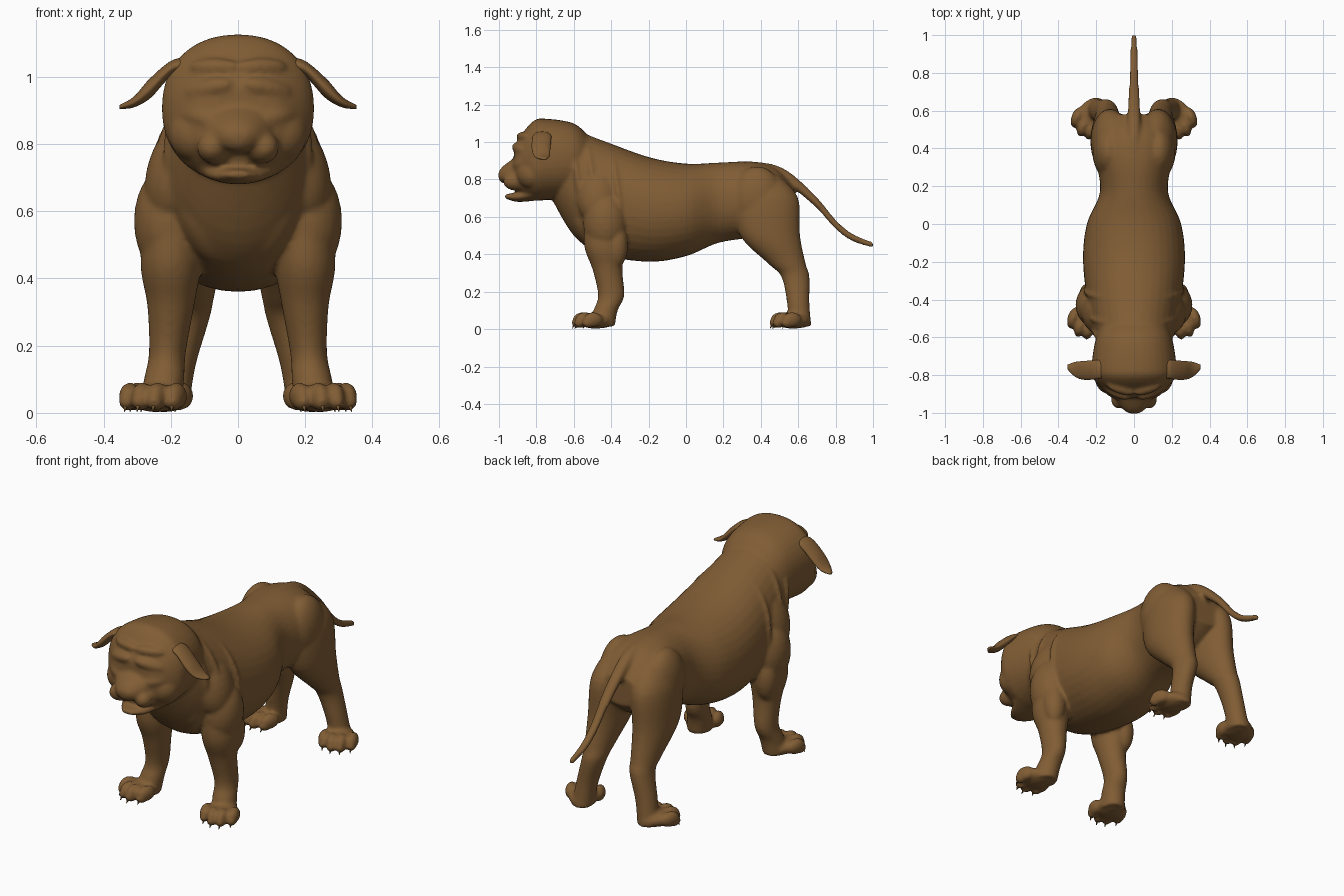
import bpy, bmesh, math
from mathutils import Matrix, Vector

cube = bpy.data.objects.get("Cube")
if cube:
    bpy.data.objects.remove(cube)

fur = bpy.data.materials.new("brown_fur")
fur.use_nodes = True
fur.diffuse_color = (0.22, 0.11, 0.035, 1)
fur.node_tree.nodes["Principled BSDF"].inputs["Base Color"].default_value = fur.diffuse_color

SIDES = 36
STEPS = 5


def spline(rows):
    """Catmull-Rom through rows of equal-length tuples."""
    rows = [Vector(row) for row in rows]
    padded = [rows[0]] + rows + [rows[-1]]
    points = []
    for before, start, end, after in zip(padded, rows, rows[1:], padded[3:]):
        for step in range(STEPS):
            t = step / STEPS
            slope = (end - before) / 2
            bend = before - start * 2.5 + end * 2 - after / 2
            twist = (start * 3 - before - end * 3 + after) / 2
            points.append(start + slope * t + bend * t ** 2 + twist * t ** 3)
    return points + [rows[-1]]


def tube(bm, rows, axis, side=1, power=2, lean=0):
    """Loft ellipses (x, y, z, radius, radius) lying across one axis."""
    rings = []
    for x, y, z, wide, deep in spline(rows):
        ring = []
        for k in range(SIDES):
            angle = math.tau * k / SIDES
            c, s = (math.copysign(abs(f) ** (2 / power), f)
                    for f in (math.cos(angle), math.sin(angle)))
            offset = {"x": (0, wide * c, deep * s),
                      "y": (wide * c, lean * deep * s, deep * s),
                      "z": (wide * c, deep * s, 0)}[axis]
            position = Vector((x, y, z)) + Vector(offset)
            position.x *= side
            ring.append(bm.verts.new(position))
        rings.append(ring)
    for lower, upper in zip(rings, rings[1:]):
        for k in range(SIDES):
            bm.faces.new((lower[k], lower[k - 1], upper[k - 1], upper[k]))
    bm.faces.new(rings[0])
    bm.faces.new(rings[-1])


def trunk(bm, rows, **options):
    """Loft along y from (y, top, bottom, half width)."""
    tube(bm, [(0, y, (top + low) / 2, width, (top - low) / 2)
              for y, top, low, width in rows], "y", **options)


def blob(bm, position, size, turn=0, roll=0, pitch=0):
    """Ellipsoid on both sides of the centre line."""
    x, y, z = position
    for side in (1, -1):
        matrix = (Matrix.Translation((side * x, y, z))
                  @ Matrix.Rotation(side * turn, 4, "Z")
                  @ Matrix.Rotation(side * roll, 4, "Y")
                  @ Matrix.Rotation(pitch, 4, "X")
                  @ Matrix.Diagonal((*size, 1)))
        bmesh.ops.create_uvsphere(bm, u_segments=24, v_segments=14, radius=1, matrix=matrix)


def finish(bm, name):
    bmesh.ops.recalc_face_normals(bm, faces=bm.faces)
    mesh = bpy.data.meshes.new(name)
    bm.to_mesh(mesh)
    bm.free()
    mesh.materials.append(fur)
    for polygon in mesh.polygons:
        polygon.use_smooth = True
    part = bpy.data.objects.new(name, mesh)
    bpy.context.collection.objects.link(part)
    return part


body = bmesh.new()

# Torso from throat to rump
torso = [(-.72, 1.03, .7, .13), (-.6, 1.06, .5, .2), (-.45, 1.01, .4, .24),
         (-.2, .92, .36, .27), (0, .885, .39, .25), (.17, .89, .46, .18),
         (.35, .895, .49, .2), (.48, .86, .52, .18), (.58, .76, .6, .11)]
trunk(body, torso, power=2.1)

# Loose skin folds over the neck, each standing out where it starts
for y, top, low, width in spline(torso)[6:14:3]:
    trunk(body, [(y + shift, top + grow, low - grow / 2, width + grow)
                 for shift, grow in ((-.04, -.05), (0, .015), (.06, -.05))], lean=-.15)

# Chest, shoulder, upper arm, elbow and haunch muscles
blob(body, (.08, -.53, .57), (.09, .08, .15), roll=.4, pitch=.4)
blob(body, (.2, -.43, .57), (.11, .12, .17))
blob(body, (.17, -.47, .72), (.1, .12, .17), roll=-.3)
blob(body, (.23, -.37, .45), (.06, .06, .12))
blob(body, (.13, .38, .7), (.09, .14, .17))

# Skull
trunk(body, [(-.52, 1.03, .76, .15), (-.6, 1.1, .71, .2), (-.75, 1.125, .69, .225),
             (-.82, 1.11, .69, .215), (-.9, 1.01, .73, .14), (-.92, .96, .76, .08)], power=2.2)

# Wedge muzzle with nose and flews, then the hanging lower jaw
trunk(body, [(-.84, .96, .76, .16), (-.91, .92, .77, .11),
             (-.98, .87, .78, .06), (-1, .84, .8, .02)])
blob(body, (.01, -.98, .825), (.04, .025, .03))
blob(body, (.07, -.91, .79), (.05, .07, .05), roll=.4, turn=.3)
trunk(body, [(-.78, .78, .69, .14), (-.9, .735, .68, .08), (-.97, .72, .7, .03)])

# Brows, forehead wrinkles, eye bags, eyelids and cheeks
blob(body, (.09, -.89, .965), (.08, .03, .03), turn=.4, roll=.2)
blob(body, (.07, -.87, 1.03), (.08, .03, .025), turn=.3)
blob(body, (.11, -.89, .88), (.07, .03, .03), turn=.5, roll=-.2)
blob(body, (.11, -.88, .92), (.04, .02, .02), turn=.5)
blob(body, (.13, -.83, .83), (.08, .07, .08), turn=.6)

# Legs
front_leg = [(.19, -.43, .66, .08, .11), (.2, -.435, .45, .09, .11), (.2, -.42, .32, .07, .08),
             (.21, -.4, .18, .055, .07), (.22, -.43, .1, .06, .065), (.23, -.45, .015, .06, .07)]
hind_leg = [(.1, .42, .82, .06, .08), (.12, .43, .7, .1, .17), (.135, .45, .5, .095, .16),
            (.14, .54, .35, .07, .1), (.145, .585, .28, .06, .075), (.18, .6, .14, .054, .06),
            (.2, .61, .015, .055, .06)]
for side in (1, -1):
    tube(body, front_leg, "z", side)
    tube(body, hind_leg, "z", side)
blob(body, (.14, .62, .285), (.04, .035, .05))

# Paws turned outward, each with four toes and claws
claws = bmesh.new()
for heel_x, heel_y, turn in ((.235, -.455, .28), (.21, .6, .38)):
    def place(across, ahead, height):
        return (heel_x + across * math.cos(turn) + ahead * math.sin(turn),
                heel_y + across * math.sin(turn) - ahead * math.cos(turn), height)

    blob(body, place(0, .03, .045), (.08, .09, .043), turn)
    blob(body, place(0, 0, .04), (.065, .07, .035), turn)
    for toe in (-1.5, -.5, .5, 1.5):
        across, ahead = toe * .048, .1 - toe ** 2 * .016
        blob(body, place(across, ahead, .05), (.03, .054, .041), turn)
        blob(body, place(across, ahead + .025, .034), (.025, .036, .028), turn)
        x, y, z = place(across, ahead + .046, .022)
        for side in (1, -1):
            matrix = (Matrix.Translation((side * x, y, z)) @ Matrix.Rotation(side * turn, 4, "Z")
                      @ Matrix.Rotation(-.5, 4, "X"))
            bmesh.ops.create_cone(claws, segments=8, radius1=.001, radius2=.013,
                                  depth=.042, cap_ends=True, matrix=matrix)
finish(claws, "claws")

# Tapering tail
tail = [(.34, .85), (.47, .838), (.57, .79), (.7, .675), (.8, .56), (.89, .49), (1, .45)]
tube(body, [(0, y, z, .06 - .045 * y, .065 - .05 * y) for y, z in tail], "y")

# Blend all the flesh into one soft skin
dog_body = finish(body, "dog_body")
remesh = dog_body.modifiers.new("blend", "REMESH")
remesh.mode = "VOXEL"
remesh.voxel_size = .009
remesh.use_smooth_shade = True
soften = dog_body.modifiers.new("soften", "SMOOTH")
soften.iterations = 8

# Folded ears
for side, name in ((1, "left_ear"), (-1, "right_ear")):
    ear = bmesh.new()
    tube(ear, [(.12, -.765, 1.03, .04, .022), (.19, -.77, 1.03, .05, .022),
               (.26, -.775, .967, .05, .03), (.31, -.77, .925, .04, .016),
               (.353, -.757, .91, .012, .006)], "x", side)
    finish(ear, name)
